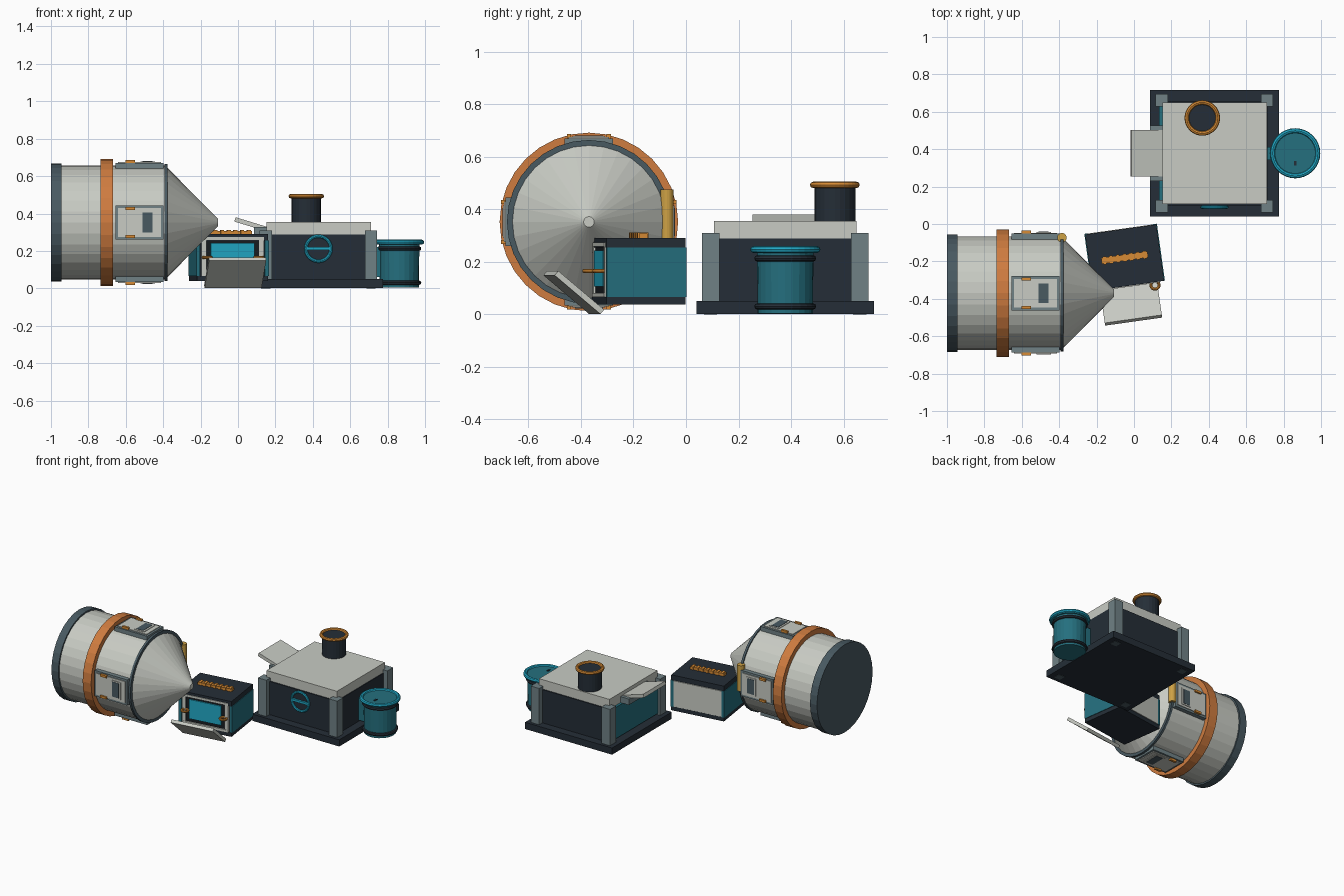
import bpy, bmesh, math
from mathutils import Matrix, Vector

if "Cube" in bpy.data.objects:
    bpy.data.objects.remove(bpy.data.objects["Cube"])


def material(name, rgb):
    m = bpy.data.materials.new(name)
    m.diffuse_color = (*rgb, 1)
    m.use_nodes = True
    m.node_tree.nodes["Principled BSDF"].inputs["Base Color"].default_value = m.diffuse_color
    return m


WHITE = material("off_white", (0.58, 0.60, 0.55))
NAVY = material("dark_navy", (0.018, 0.027, 0.038))
SLATE = material("slate", (0.16, 0.22, 0.235))
DEEP = material("deep_slate", (0.065, 0.10, 0.12))
TEAL = material("teal", (0.018, 0.16, 0.21))
CYAN = material("cyan", (0.015, 0.39, 0.56))
COPPER = material("copper", (0.62, 0.20, 0.05))
AMBER = material("amber", (0.68, 0.26, 0.035))
YELLOW = material("yellow", (0.62, 0.36, 0.06))
BLACK = material("black", (0.009, 0.012, 0.015))
I4 = Matrix.Identity(4)


def finish(name, bm, mat, frame=I4):
    bm.transform(frame)
    bmesh.ops.recalc_face_normals(bm, faces=bm.faces)
    me = bpy.data.meshes.new(name)
    bm.to_mesh(me)
    bm.free()
    me.materials.append(mat)
    ob = bpy.data.objects.new(name, me)
    bpy.context.collection.objects.link(ob)
    return ob


def box(name, lo, hi, mat, frame=I4):
    bm = bmesh.new()
    bmesh.ops.create_cube(bm, size=1)
    lo, hi = Vector(lo), Vector(hi)
    for v in bm.verts:
        v.co = (lo + hi) / 2 + Vector(a * b for a, b in zip(v.co, hi - lo))
    return finish(name, bm, mat, frame)


def lathe(name, profile, mat, frame=I4, sides=32, closed=False):
    """Spin (radius, height) points around local z."""
    bm = bmesh.new()
    rings = [[bm.verts.new((r * math.cos(2 * math.pi * i / sides),
                            r * math.sin(2 * math.pi * i / sides), h))
              for i in range(sides)] for r, h in profile]
    pairs = list(zip(rings, rings[1:])) + ([(rings[-1], rings[0])] if closed else [])
    for a, b in pairs:
        for i in range(sides):
            j = (i + 1) % sides
            bm.faces.new((a[i], a[j], b[j], b[i]))
    if not closed:
        bm.faces.new(rings[0])
        bm.faces.new(rings[-1])
    return finish(name, bm, mat, frame)


def torus(name, major, minor, mat, frame, sides=32):
    prof = [(major + minor * math.cos(k * math.pi / 4), minor * math.sin(k * math.pi / 4))
            for k in range(8)]
    return lathe(name, prof, mat, frame, sides, True)


def at(x, y, z):
    return Matrix.Translation((x, y, z))


# ---- Capsule lying along x: hull, base cap, band, collar and nose cone
capsule = at(0, -0.37, 0.352) @ Matrix.Rotation(math.pi / 2, 4, 'Y')
lathe("capsule_base_cap", [(0.315, -1.0), (0.315, -0.945)], DEEP, capsule)
lathe("capsule_hull", [(0.304, -0.945), (0.304, -0.385)], WHITE, capsule)
lathe("capsule_band", [(0.30, -0.735), (0.34, -0.735), (0.34, -0.668), (0.30, -0.668)],
      COPPER, capsule, closed=True)
lathe("capsule_collar", [(0.312, -0.392), (0.312, -0.376)], DEEP, capsule)
lathe("capsule_nose", [(0.293, -0.378), (0.02, -0.107)], WHITE, capsule)

# Four hatches around the hull, each built facing -y
for k in range(4):
    f = at(0, -0.37, 0.352) @ Matrix.Rotation(k * math.pi / 2, 4, 'X')
    box("hatch_frame", (-0.655, -0.318, -0.092), (-0.397, -0.285, 0.092), SLATE, f)
    box("hatch_panel", (-0.642, -0.323, -0.077), (-0.412, -0.315, 0.077), WHITE, f)
    box("hatch_window_rim", (-0.522, -0.327, -0.062), (-0.443, -0.32, 0.062), WHITE, f)
    box("hatch_window", (-0.51, -0.329, -0.053), (-0.457, -0.322, 0.053), DEEP, f)
    for s in (-1, 1):
        box("hatch_hinge", (-0.602, -0.334, s * 0.076 - 0.008),
            (-0.552, -0.315, s * 0.076 + 0.008), AMBER, f)

# Upright tube beside the capsule collar
lathe("side_tube", [(0.025, 0.29), (0.025, 0.475)], YELLOW, at(-0.385, -0.073, 0), 16)

# ---- Oven crate, turned slightly about z
oven = at(-0.05, -0.18, 0) @ Matrix.Rotation(math.radians(8), 4, 'Z')
box("oven_core", (-0.18, -0.135, 0.06), (0.18, 0.14, 0.26), NAVY, oven)
for z0, z1 in ((0.038, 0.066), (0.255, 0.291)):
    box("oven_slab", (-0.192, -0.152, z0), (0.192, 0.152, z1), NAVY, oven)
for s in (-1, 1):
    x0, x1 = sorted((s * 0.175, s * 0.196))
    box("oven_side", (x0, -0.15, 0.066), (x1, 0.156, 0.255), TEAL, oven)
    x0, x1 = sorted((s * 0.142, s * 0.168))
    box("oven_front_post", (x0, -0.155, 0.068), (x1, -0.13, 0.27), WHITE, oven)
    torus("oven_latch", 0.022, 0.008, AMBER, oven @ at(s * 0.14, -0.168, 0.165), 16)
for z0 in (0.066, 0.258):
    box("oven_front_rail", (-0.168, -0.157, z0), (0.168, -0.13, z0 + 0.016), WHITE, oven)
box("oven_back_panel", (-0.175, 0.13, 0.068), (0.175, 0.155, 0.253), WHITE, oven)
box("oven_window_surround", (-0.142, -0.147, 0.08), (0.142, -0.13, 0.26), BLACK, oven)
box("oven_window", (-0.118, -0.155, 0.105), (0.118, -0.14, 0.243), CYAN, oven)

# Ribbed handle on the lid
box("oven_handle", (-0.125, -0.016, 0.289), (0.125, 0.016, 0.307), AMBER, oven)
for i in range(7):
    x = -0.108 + i * 0.036
    box("handle_rib", (x - 0.009, -0.021, 0.289), (x + 0.009, 0.021, 0.312), AMBER, oven)

# Dropped door, hinged at the bottom edge and tilted outwards
door = oven @ at(0, -0.25, 0.083) @ Matrix.Rotation(math.radians(-40), 4, 'X')
box("oven_door", (-0.154, -0.115, -0.011), (0.154, 0.115, 0.011), WHITE, door)

# ---- Square shelter: slab, walls, roof, corner posts
hut = at(0.43, 0.378, 0)
box("hut_slab", (-0.345, -0.338, 0.002), (0.345, 0.338, 0.05), NAVY, hut)
box("hut_walls", (-0.278, -0.28, 0.05), (0.285, 0.28, 0.288), NAVY, hut)
box("hut_side_panel", (-0.296, -0.26, 0.06), (-0.27, 0.26, 0.285), TEAL, hut)
box("hut_roof", (-0.278, -0.272, 0.285), (0.28, 0.272, 0.355), WHITE, hut)
for sx in (-1, 1):
    for sy in (-1, 1):
        f = hut @ at(sx * 0.281, sy * 0.284, 0)
        box("corner_post", (-0.033, -0.033, 0.05), (0.033, 0.033, 0.31), SLATE, f)
        box("corner_foot", (-0.025, -0.025, 0.0), (0.025, 0.025, 0.01), DEEP, f)

# Awning over the left wall
box("awning_mount", (-0.345, -0.148, 0.285), (-0.27, 0.148, 0.328), SLATE, hut)
flap = at(0.068, 0.378, 0.343) @ Matrix.Rotation(math.radians(17), 4, 'Y')
box("awning_flap", (-0.088, -0.125, -0.012), (0.092, 0.125, 0.012), WHITE, flap)

# Chimney with a rolled rim
stack = at(0.365, 0.567, 0)
lathe("chimney", [(0.078, 0.35), (0.078, 0.493)], NAVY, stack, 24)
torus("chimney_rim", 0.083, 0.012, AMBER, stack @ at(0, 0, 0.493))

# Valve wheel on the front wall
valve = at(0.43, 0.09, 0.212) @ Matrix.Rotation(math.pi / 2, 4, 'X')
torus("valve_wheel", 0.067, 0.009, CYAN, valve)
box("valve_bar", (-0.064, -0.008, -0.007), (0.064, 0.008, 0.007), CYAN, valve)

# ---- Barrel beside the shelter
tub = at(0.862, 0.378, 0)
lathe("barrel", [(0.105, 0.004), (0.108, 0.245)], TEAL, tub, 24)
for z in (0.03, 0.213):
    torus("barrel_hoop", 0.106, 0.012, NAVY, tub @ at(0, 0, z), 24)
torus("barrel_rim", 0.121, 0.013, CYAN, tub @ at(0, 0, 0.247))
lathe("barrel_lip", [(0.122, 0.235), (0.122, 0.248)], TEAL, tub, 24)
box("barrel_lid_knob", (-0.006, -0.064, 0.245), (0.006, -0.04, 0.253), NAVY, tub)
box("barrel_bracket", (-0.15, -0.035, 0.06), (-0.09, 0.035, 0.22), TEAL, tub)
